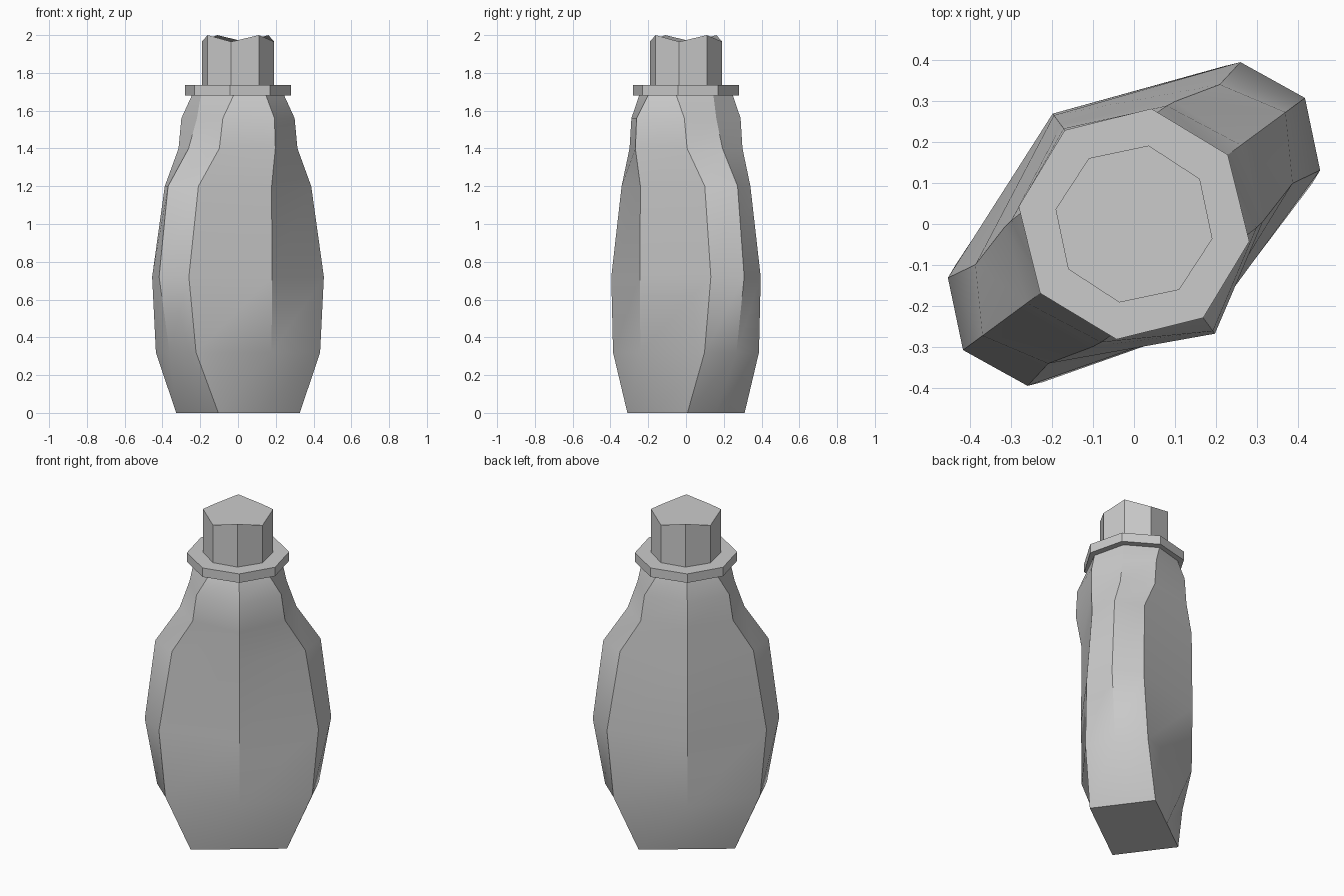
import bpy, bmesh
from math import radians, sin, cos

if "Cube" in bpy.data.objects:
    bpy.data.objects.remove(bpy.data.objects["Cube"])

TURN = radians(36.4)


def loft(name, rings):
    """Skin a stack of equal-length rings, closed at both ends."""
    bm = bmesh.new()
    loops = [[bm.verts.new(p) for p in ring] for ring in rings]
    n = len(loops[0])
    for a, b in zip(loops, loops[1:]):
        for i in range(n):
            j = (i + 1) % n
            bm.faces.new((a[i], a[j], b[j], b[i]))
    bm.faces.new(loops[0][::-1])
    bm.faces.new(loops[-1])
    bmesh.ops.recalc_face_normals(bm, faces=bm.faces)
    mesh = bpy.data.meshes.new(name)
    bm.to_mesh(mesh)
    bm.free()
    ob = bpy.data.objects.new(name, mesh)
    bpy.context.collection.objects.link(ob)
    ob.rotation_euler.z = TURN
    bpy.ops.object.select_all(action='DESELECT')
    ob.select_set(True)
    bpy.context.view_layer.objects.active = ob
    bpy.ops.object.shade_smooth_by_angle(angle=radians(30))
    return ob


def body_ring(z, tip, cx, cy, back, front):
    """Flattened octagon: end tips, four corners, bulge on each broad side."""
    return [(tip, 0, z), (cx, cy, z), (0, back, z), (-cx, cy, z),
            (-tip, 0, z), (-cx, -cy, z), (0, -front, z), (cx, -cy, z)]


def octagon(r, z, lift=0.0, offset=0.0):
    """Regular octagon whose even corners are raised by lift."""
    return [(r * cos(radians(45 * i + offset)), r * sin(radians(45 * i + offset)),
             z + (lift if i % 2 == 0 else 0)) for i in range(8)]


# Flattened body, shoulder and round neck
profile = [
    (0.00, 0.268, 0.268, 0.188, 0.188, 0.188),
    (0.32, 0.450, 0.408, 0.179, 0.330, 0.300),
    (0.72, 0.519, 0.444, 0.164, 0.335, 0.303),
    (1.20, 0.460, 0.371, 0.150, 0.330, 0.300),
    (1.40, 0.325, 0.257, 0.182, 0.300, 0.333),
    (1.56, 0.270, 0.236, 0.185, 0.290, 0.325),
    (1.68, 0.245, 0.167, 0.186, 0.250, 0.250),
]
loft("flask_body", [body_ring(*row) for row in profile])

# Collar around the neck
loft("neck_collar", [octagon(0.285, 1.68), octagon(0.285, 1.735)])

# Stopper with an uneven top
loft("stopper", [octagon(0.195, 1.73, 0, -2), octagon(0.195, 1.965, 0.035, -2)])
